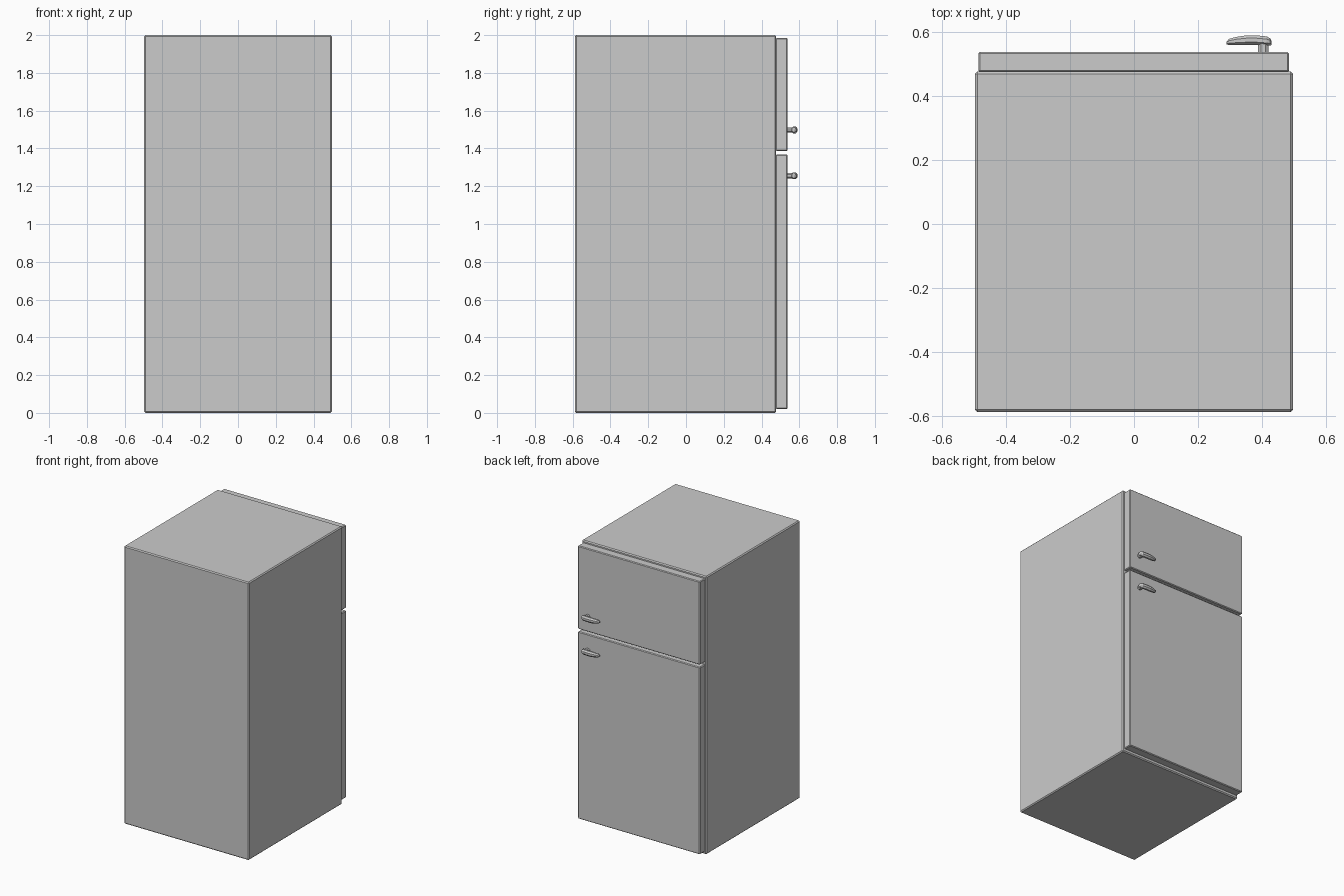
import bpy, bmesh, math

if "Cube" in bpy.data.objects:
    bpy.data.objects.remove(bpy.data.objects["Cube"])


def bevelled_box(name, lo, hi, bevel):
    bm = bmesh.new()
    bmesh.ops.create_cube(bm, size=1)
    for v in bm.verts:
        v.co = [(a + b) / 2 + c * (b - a) for a, b, c in zip(lo, hi, v.co)]
    bmesh.ops.bevel(bm, geom=bm.edges[:], offset=bevel, segments=1,
                    profile=0.5, affect='EDGES')
    return finish(name, bm)


def finish(name, bm):
    bmesh.ops.recalc_face_normals(bm, faces=bm.faces[:])
    mesh = bpy.data.meshes.new(name)
    bm.to_mesh(mesh)
    bm.free()
    ob = bpy.data.objects.new(name, mesh)
    bpy.context.collection.objects.link(ob)
    return ob


def loft(bm, rings):
    loops = [[bm.verts.new(p) for p in ring] for ring in rings]
    n = len(loops[0])
    for a, b in zip(loops, loops[1:]):
        for i in range(n):
            j = (i + 1) % n
            bm.faces.new((a[i], a[j], b[j], b[i]))
    bm.faces.new(loops[0])
    bm.faces.new(loops[-1])


# Grip stations along x: x, inner y, outer y, half height
GRIP = [(0.290, 0.562, 0.570, 0.005), (0.297, 0.560, 0.579, 0.011),
        (0.318, 0.560, 0.585, 0.015), (0.350, 0.560, 0.590, 0.018),
        (0.385, 0.560, 0.590, 0.018), (0.415, 0.558, 0.587, 0.018),
        (0.426, 0.558, 0.581, 0.014), (0.430, 0.560, 0.573, 0.008)]


def handle(name, z):
    angles = [math.tau * (i + 0.5) / 8 for i in range(8)]
    k = 1 / math.cos(math.pi / 8)
    bm = bmesh.new()
    loft(bm, [[(x, (y0 + y1) / 2 + k * (y1 - y0) / 2 * math.cos(a),
                z + k * h * math.sin(a)) for a in angles]
              for x, y0, y1, h in GRIP])
    # Post joining the grip to the door
    loft(bm, [[(0.404 + 0.018 * math.cos(a), y, z + 0.015 * math.sin(a))
               for a in angles] for y in (0.53, 0.57)])
    return finish(name, bm)


# Cabinet
bevelled_box("cabinet", (-0.497, -0.588, 0), (0.497, 0.477, 2), 0.007)

# Doors and handles
for label, z0, z1, hz in (("freezer", 1.386, 1.985, 1.498),
                          ("fridge", 0.021, 1.368, 1.255)):
    bevelled_box(label + "_door", (-0.487, 0.475, z0), (0.485, 0.538, z1), 0.005)
    handle(label + "_handle", hz)
